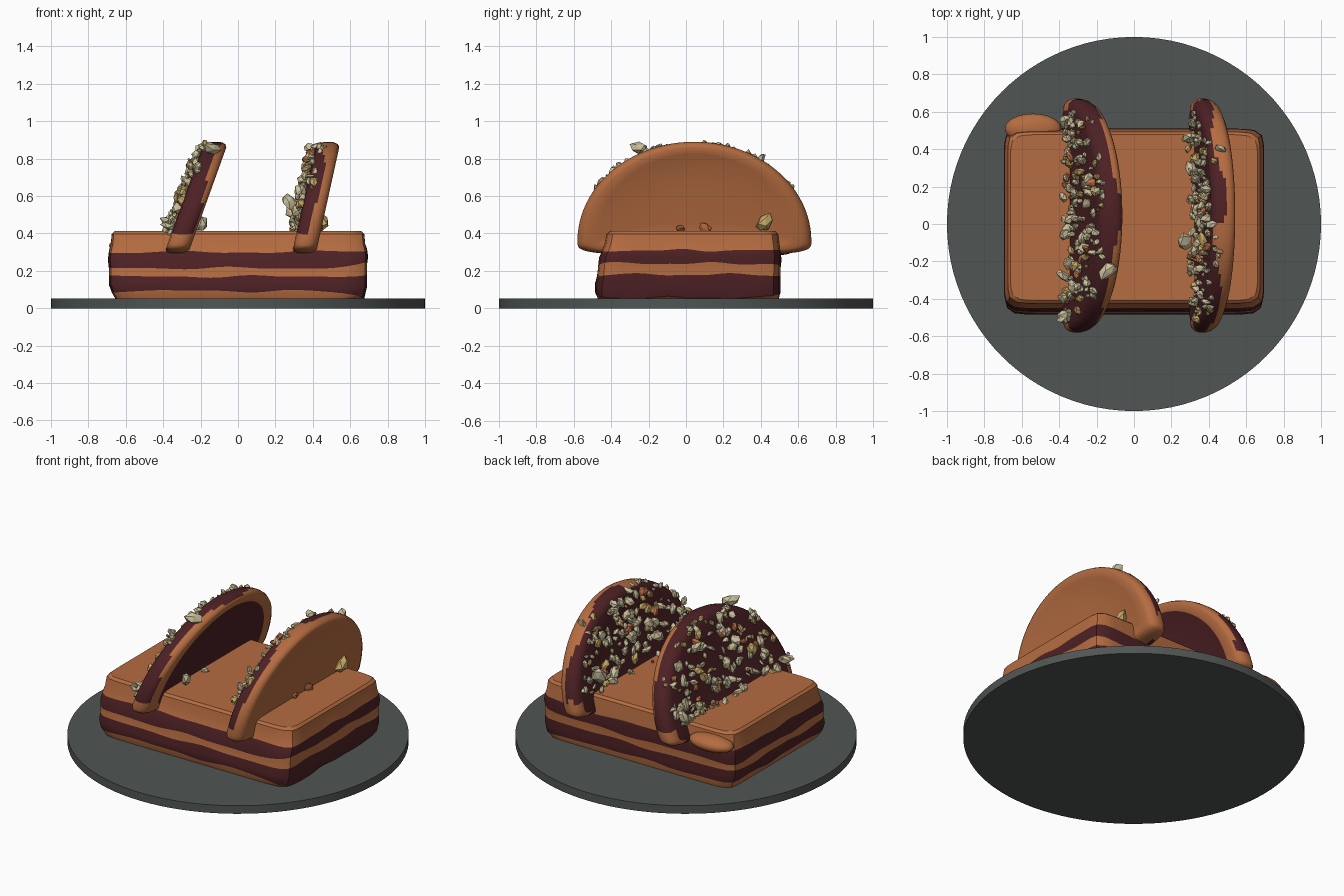
import bpy, bmesh, math, random
from math import sin, cos, pi, sqrt
from mathutils import Matrix, Vector, Euler

random.seed(7)
if "Cube" in bpy.data.objects:
    bpy.data.objects.remove(bpy.data.objects["Cube"])


def material(name, rgb):
    m = bpy.data.materials.new(name)
    m.use_nodes = True
    m.diffuse_color = (*rgb, 1)
    m.node_tree.nodes["Principled BSDF"].inputs["Base Color"].default_value = (*rgb, 1)
    return m


slate = material("slate grey", (0.08, 0.092, 0.087))
caramel = material("caramel", (0.46, 0.15, 0.052))
chocolate = material("dark chocolate", (0.075, 0.015, 0.018))
cream = material("cream nut", (0.60, 0.53, 0.33))
tan = material("toasted nut", (0.55, 0.38, 0.13))


def finish(name, bm, mats, smooth=35):
    bmesh.ops.recalc_face_normals(bm, faces=bm.faces)
    mesh = bpy.data.meshes.new(name)
    bm.to_mesh(mesh)
    bm.free()
    for m in mats:
        mesh.materials.append(m)
    ob = bpy.data.objects.new(name, mesh)
    bpy.context.collection.objects.link(ob)
    if smooth:
        bpy.ops.object.select_all(action='DESELECT')
        ob.select_set(True)
        bpy.context.view_layer.objects.active = ob
        bpy.ops.object.shade_smooth_by_angle(angle=math.radians(smooth))
    return ob


def loft(bm, rings, rule):
    """Skin a list of closed rings; rule(ring number, face centre) gives the colour."""
    loops = [[bm.verts.new(p) for p in ring] for ring in rings]
    n = len(loops[0])
    for k in range(len(loops) - 1):
        a, b = loops[k], loops[k + 1]
        for i in range(n):
            j = (i + 1) % n
            f = bm.faces.new((a[i], a[j], b[j], b[i]))
            f.material_index = rule(k, f.calc_center_median())
    for k, loop in ((0, loops[0]), (len(loops) - 1, loops[-1])):
        f = bm.faces.new(loop)
        f.material_index = rule(k, f.calc_center_median())


# Round plate
bm = bmesh.new()
bmesh.ops.create_cone(bm, cap_ends=True, segments=96, radius1=1, radius2=1,
                      depth=0.052, matrix=Matrix.Translation((0, 0, 0.026)))
finish("plate", bm, [slate])

# Layered cake: height, rise toward the +x end, half width, front, back
LAYERS = [
    (0.050, 0, 0.655, -0.47, 0.495),
    (0.092, -0.035, 0.675, -0.485, 0.505),
    (0.130, -0.01, 0.69, -0.485, 0.505),
    (0.170, 0.01, 0.69, -0.475, 0.505),
    (0.215, 0.025, 0.69, -0.47, 0.505),
    (0.260, 0.015, 0.695, -0.465, 0.51),
    (0.300, 0.01, 0.69, -0.45, 0.505),
    (0.345, 0, 0.68, -0.435, 0.50),
    (0.398, 0, 0.675, -0.425, 0.493),
    (0.412, 0, 0.66, -0.41, 0.478),
]


def cake_ring(z, rise, hx, y0, y1, wave, n=104):
    ring = []
    for i in range(n):
        # rounded rectangle from a high-power superellipse
        a = 2 * pi * (i + 0.5) / n
        c, s = cos(a), sin(a)
        r = (abs(c) ** 18 + abs(s) ** 18) ** (-1 / 18)
        u, v = c * r, s * r
        end = max(0, u) ** 6
        wob = wave * (sin(7 * a + 30 * z) + 0.6 * sin(13 * a + 50 * z))
        ring.append((hx * u, (y0 + y1) / 2 + (y1 - y0) / 2 * v, z + rise * end + wob))
    return ring


rings = [cake_ring(*l, 0.005 if 0 < k < 7 else 0) for k, l in enumerate(LAYERS)]
bm = bmesh.new()
loft(bm, rings, lambda k, c: 1 if k in (1, 2, 4, 5) else 0)
finish("layer_cake", bm, [caramel, chocolate])

# Sagging caramel at the back corner
bm = bmesh.new()
bmesh.ops.create_uvsphere(bm, u_segments=24, v_segments=12, radius=1,
                          matrix=Matrix.Translation((-0.54, 0.51, 0.335)) @ Matrix.Diagonal((0.15, 0.08, 0.05, 1)))
finish("caramel_drip", bm, [caramel], 60)

# Half-round biscuits standing in the cake
CY, CZ, RY, RZ = 0.045, 0.36, 0.625, 0.53


def biscuit_point(a):
    c, s = cos(a), sin(a)
    if s >= 0:
        return CY + RY * c, CZ + RZ * s
    return CY + RY * math.copysign(abs(c) ** 0.5, c), CZ - 0.075 * abs(s) ** 0.5


# Offset through the thickness and outline scale
SECTION = [(-0.05, 0.3), (-0.055, 0.7), (-0.062, 0.9), (-0.055, 0.96), (-0.035, 0.99),
           (-0.015, 1), (0, 1), (0.015, 1), (0.035, 0.99), (0.055, 0.965),
           (0.066, 0.92), (0.06, 0.82), (0.045, 0.65), (0.042, 0.3)]


def biscuit(name, base, lean, rule):
    rings = []
    for off, sc in SECTION:
        ring = []
        for i in range(96):
            y, z = biscuit_point(2 * pi * i / 96)
            y, z = 0.045 + (y - 0.045) * sc, 0.52 + (z - 0.52) * sc
            ring.append((base + lean * (z - 0.3) + off, y, z))
        rings.append(ring)

    def colour(k, c):
        off = c.x - base - lean * (c.z - 0.3)
        if c.z < 0.40 and abs(c.y - 0.045) > 0.52 and off < 0.055:
            return 0
        return 0 if rule(k, off, c) else 1
    bm = bmesh.new()
    loft(bm, rings, colour)
    finish(name, bm, [caramel, chocolate], 50)


def left_rule(k, off, c):
    return 6 < k < 11 and off > 0.03 + 0.03 * sin(9 * c.y + 1)


def right_rule(k, off, c):
    return off > -0.005 + 0.03 * sin(11 * c.y) or (2 < k < 6 and sin(8 * c.y + 2) > 0.85)


# Chopped nuts pressed into the -x face
def nut(bm, pos, size, mat):
    rot = Euler([random.uniform(0, 2 * pi) for _ in range(3)]).to_matrix().to_4x4()
    shape = Matrix.Diagonal((size, size * random.uniform(0.55, 0.8), size * random.uniform(0.4, 0.7), 1))
    made = bmesh.ops.create_icosphere(bm, subdivisions=1, radius=1)["verts"]
    for v in made:
        v.co = Matrix.Translation(pos) @ rot @ shape @ (v.co * random.uniform(0.75, 1.15))
    for f in {f for v in made for f in v.link_faces}:
        f.material_index = mat


def top_edge(y):
    return CZ + RZ * sqrt(max(0, 1 - ((y - CY) / RY) ** 2))


def nuts(name, base, lean, count, extra):
    bm = bmesh.new()
    made = 0
    while made < count:
        y, z = random.uniform(-0.52, 0.6), random.uniform(0.39, 0.88)
        if z > top_edge(y) - 0.015:
            continue
        made += 1
        size = random.choice((0.018, 0.024, 0.03, 0.036, 0.045))
        x = base + lean * (z - 0.3) - 0.06 - random.uniform(0, 0.035)
        nut(bm, Vector((x, y, z)), size, random.choices((0, 1, 2), (14, 4, 2))[0])
    # a few along the rim
    for _ in range(14):
        y = random.uniform(-0.5, 0.58)
        z = top_edge(y) - 0.01
        nut(bm, Vector((base + lean * (z - 0.3) - random.uniform(0.02, 0.06), y, z)),
            random.uniform(0.02, 0.034), random.choice((0, 0, 1)))
    for x, y, z, size, mat in extra:
        nut(bm, Vector((x, y, z)), size, mat)
    finish(name, bm, [cream, tan, caramel], 0)


LEFT, RIGHT = (-0.33, 0.36), (0.352, 0.22)
biscuit("biscuit_a", *LEFT, left_rule)
biscuit("biscuit_b", *RIGHT, right_rule)
nuts("nuts_a", *LEFT, 170, [
    (-0.14, -0.25, 0.855, 0.065, 0), (-0.37, 0.55, 0.46, 0.065, 0), (-0.37, -0.5, 0.44, 0.05, 0),
    (-0.19, -0.26, 0.45, 0.05, 0), (-0.2, -0.05, 0.43, 0.03, 0), (-0.37, -0.28, 0.45, 0.06, 0)])
nuts("nuts_b", *RIGHT, 150, [
    (0.45, 0.42, 0.455, 0.06, 1), (0.43, 0.1, 0.43, 0.04, 2), (0.43, -0.03, 0.425, 0.03, 2),
    (0.30, 0.46, 0.52, 0.06, 0), (0.40, -0.48, 0.44, 0.055, 0), (0.46, 0.4, 0.79, 0.05, 0),
    (0.27, -0.1, 0.57, 0.055, 0)])
